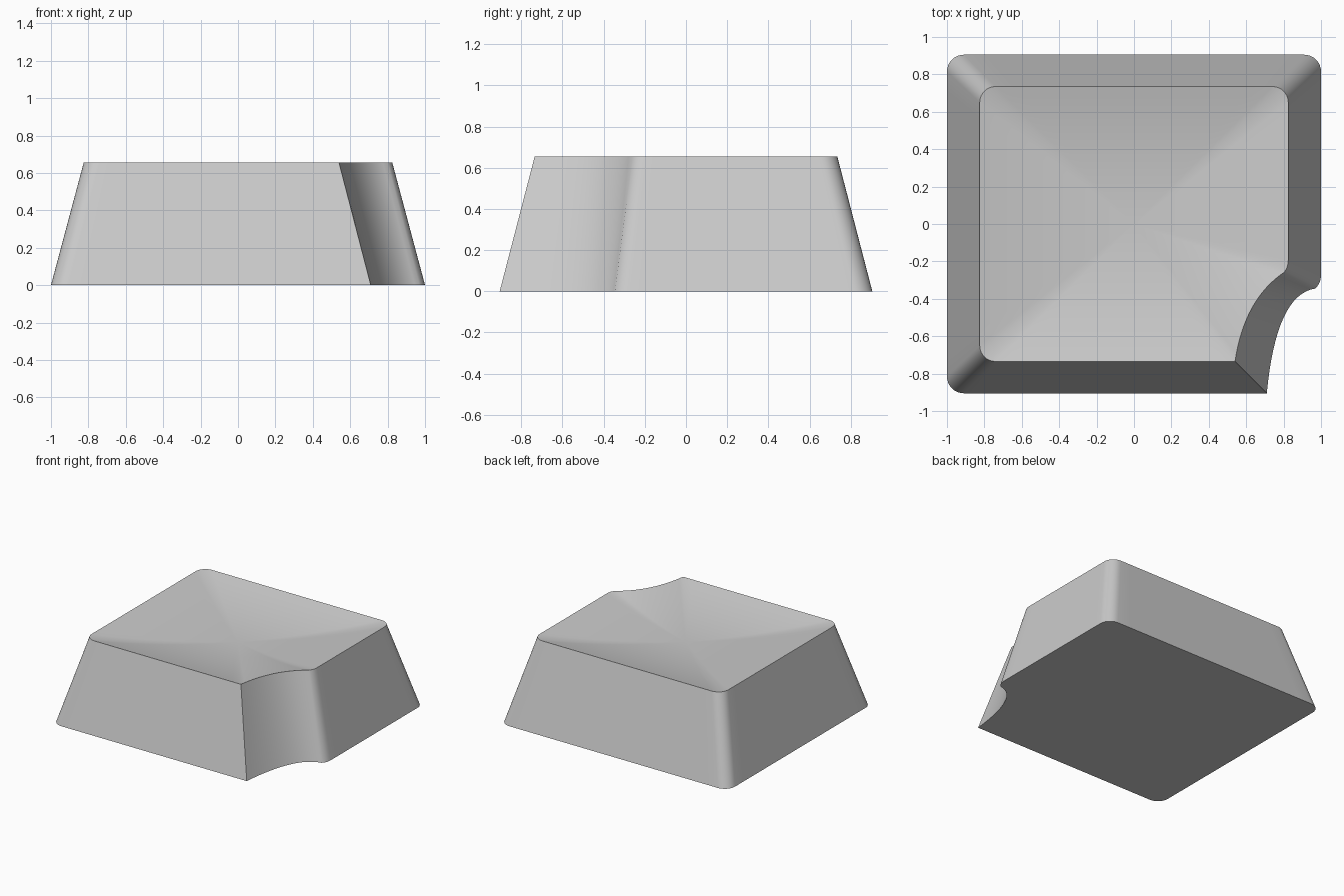
import bpy
import bmesh
import math
from mathutils import Vector

if "Cube" in bpy.data.objects:
    bpy.data.objects.remove(bpy.data.objects["Cube"], do_unlink=True)

HEIGHT = 0.655
DISH_DEPTH = 0.09
RINGS = 14


def curve(start, control, end, steps):
    """Quadratic curve, including both ends."""
    a, b, c = Vector(start), Vector(control), Vector(end)
    ts = [i / steps for i in range(steps + 1)]
    return [a * (1 - t) ** 2 + b * 2 * t * (1 - t) + c * t * t for t in ts]


def through(start, middle, end, steps):
    """Curve passing through a middle point."""
    a, m, c = Vector(start), Vector(middle), Vector(end)
    return curve(a, m * 2 - (a + c) / 2, c, steps)


def corner(cx, cy, radius, first_angle, steps=8):
    """Quarter circle, anticlockwise."""
    angles = [math.radians(first_angle + 90 * i / steps) for i in range(steps + 1)]
    return [Vector((cx + radius * math.cos(a), cy + radius * math.sin(a))) for a in angles]


def outline(hx, hy, radius, bend, scoop):
    """Rounded rectangle with a scooped front left corner."""
    x, y = hx - radius, hy - radius
    pieces = [
        corner(x, y, radius, 0),
        corner(-x, y, radius, 90),
        corner(-x, -y, radius, 180),
        through(*scoop[::-1], 16),
        curve(*bend[::-1], 5)[1:],
    ]
    points = []
    for i, piece in enumerate(pieces):
        points += piece
        # Divide the straight side leading to the next piece
        if i != 3:
            a, b = piece[-1], pieces[(i + 1) % len(pieces)][0]
            points += [a.lerp(b, k / 16) for k in range(1, 16)]
    return points


base = outline(1.0, 0.905, 0.09,
               [(1.0, -0.27), (1.0, -0.315), (0.97, -0.345)],
               [(0.97, -0.345), (0.80, -0.50), (0.71, -0.905)])
rim = outline(0.825, 0.735, 0.085,
              [(0.825, -0.19), (0.825, -0.235), (0.80, -0.26)],
              [(0.80, -0.26), (0.63, -0.45), (0.54, -0.735)])

bm = bmesh.new()


def add_loop(points, z):
    return [bm.verts.new((p.x, p.y, z)) for p in points]


def bridge(lower, upper):
    n = len(lower)
    for i in range(n):
        j = (i + 1) % n
        bm.faces.new((lower[i], lower[j], upper[j], upper[i]))


# Flat underside and tapered walls
bottom = add_loop(base, 0)
bm.faces.new(bottom[::-1])
loop = add_loop(rim, HEIGHT)
bridge(bottom, loop)

# Shallow dished top made of shrinking rings
for ring in range(1, RINGS):
    s = 1 - ring / RINGS
    inner = add_loop([p * s for p in rim], HEIGHT - DISH_DEPTH * (1 - s * s))
    bridge(loop, inner)
    loop = inner
centre = bm.verts.new((0, 0, HEIGHT - DISH_DEPTH))
for i in range(len(loop)):
    bm.faces.new((loop[i], loop[(i + 1) % len(loop)], centre))

bmesh.ops.recalc_face_normals(bm, faces=bm.faces[:])
mesh = bpy.data.meshes.new("dished_cap")
bm.to_mesh(mesh)
bm.free()

# Plain grey material
grey = bpy.data.materials.new("light_grey")
grey.use_nodes = True
colour = (0.6, 0.6, 0.6, 1)
grey.diffuse_color = colour
grey.node_tree.nodes["Principled BSDF"].inputs["Base Color"].default_value = colour
mesh.materials.append(grey)

cap = bpy.data.objects.new("dished_cap", mesh)
bpy.context.collection.objects.link(cap)
bpy.ops.object.select_all(action="DESELECT")
cap.select_set(True)
bpy.context.view_layer.objects.active = cap
bpy.ops.object.shade_smooth_by_angle(angle=math.radians(30))
